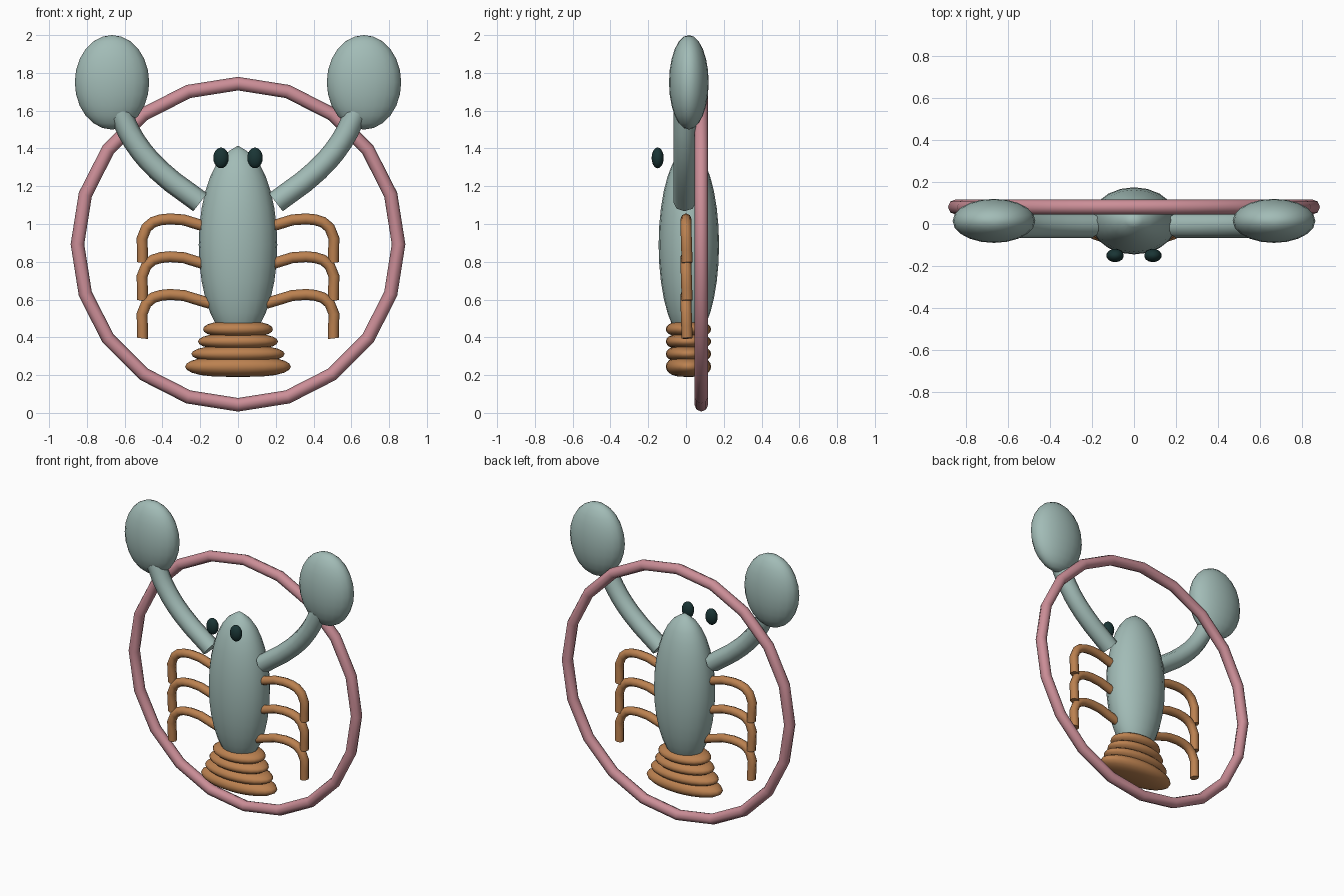
import bpy, bmesh, math

if "Cube" in bpy.data.objects:
    bpy.data.objects.remove(bpy.data.objects["Cube"])

def material(name, rgb):
    m = bpy.data.materials.new(name)
    m.diffuse_color = (*rgb, 1)
    m.use_nodes = True
    m.node_tree.nodes["Principled BSDF"].inputs["Base Color"].default_value = m.diffuse_color
    return m

SHELL = material("shell", (0.36, 0.50, 0.47))
ORANGE = material("orange", (0.50, 0.22, 0.08))
PINK = material("pink", (0.60, 0.27, 0.31))
DARK = material("dark", (0.01, 0.035, 0.035))

def add(name, mesh, mat):
    ob = bpy.data.objects.new(name, mesh)
    mesh.materials.clear()
    mesh.materials.append(mat)
    bpy.context.collection.objects.link(ob)
    for p in mesh.polygons:
        p.use_smooth = True
    return ob

def ellipsoid(name, loc, size, mat, segs=20, rings=12, tip=0.0, boxy=1.0):
    """Scaled sphere; boxy < 1 squares off the rim, tip pulls up the top pole."""
    bm = bmesh.new()
    bmesh.ops.create_uvsphere(bm, u_segments=segs, v_segments=rings, radius=1)
    for v in bm.verts:
        r = math.hypot(v.co.x, v.co.y)
        k = r ** (boxy - 1) if r > 0.01 else 1
        extra = tip if v.co.z > 0.999 else 0
        v.co = (v.co.x * k * size[0] + loc[0], v.co.y * k * size[1] + loc[1],
                v.co.z * size[2] + loc[2] + extra)
    me = bpy.data.meshes.new(name)
    bm.to_mesh(me)
    bm.free()
    return add(name, me, mat)

def tube(name, pts, radius, mat, kind='BEZIER', cyclic=False, res=3):
    """Round tube along a path, turned into a mesh."""
    cu = bpy.data.curves.new(name, 'CURVE')
    cu.dimensions = '3D'
    cu.bevel_depth, cu.bevel_resolution = radius, 2
    cu.resolution_u, cu.use_fill_caps = res, not cyclic
    sp = cu.splines.new(kind)
    sp.use_cyclic_u = cyclic
    if kind == 'BEZIER':
        sp.bezier_points.add(len(pts) - 1)
        for bp, p in zip(sp.bezier_points, pts):
            bp.co = p
            bp.handle_left_type = bp.handle_right_type = 'AUTO'
    else:
        sp.points.add(len(pts) - 1)
        for q, p in zip(sp.points, pts):
            q.co = (*p, 1)
    tmp = bpy.data.objects.new("path", cu)
    bpy.context.collection.objects.link(tmp)
    dg = bpy.context.evaluated_depsgraph_get()
    me = bpy.data.meshes.new_from_object(tmp.evaluated_get(dg))
    bpy.data.objects.remove(tmp)
    ob = add(name, me, mat)
    bpy.context.view_layer.objects.active = ob
    ob.select_set(True)
    bpy.ops.object.shade_smooth_by_angle(angle=math.radians(50))
    ob.select_set(False)
    return ob

# Body with a small pointed tip
ellipsoid("body", (0, 0.015, 0.89), (0.208, 0.16, 0.51), SHELL, 20, 16, tip=0.015)

# Tail segments, widening downwards
for i, (z, rx, rz) in enumerate([(0.443, 0.185, 0.043), (0.378, 0.212, 0.043),
                                 (0.312, 0.247, 0.045), (0.245, 0.28, 0.055)]):
    ellipsoid(f"tail_segment_{i + 1}", (0, 0.013, z), (rx, 0.12, rz), ORANGE, 24, 10, boxy=0.65)

for s, side in ((-1, "left"), (1, "right")):
    # Eyes
    ellipsoid(f"eye_{side}", (s * 0.09, -0.15, 1.35), (0.042, 0.032, 0.055), DARK, 14, 10)
    # Arms and claws
    tube(f"arm_{side}", [(s * 0.20, -0.007, 1.115), (s * 0.42, -0.007, 1.285),
                         (s * 0.55, -0.007, 1.44), (s * 0.625, -0.007, 1.59)], 0.06, SHELL)
    ellipsoid(f"claw_{side}", (s * 0.667, 0.015, 1.75), (0.197, 0.105, 0.25), SHELL)
    # Walking legs
    for i, z in enumerate((1.0, 0.8, 0.6)):
        tube(f"leg_{side}_{i + 1}", [(s * 0.15, 0, z - 0.02), (s * 0.36, 0, z + 0.027),
                                     (s * 0.485, 0, z - 0.02), (s * 0.505, 0.006, z - 0.205)],
             0.029, ORANGE)

# Hoop behind the body
N = 20
tube("hoop", [(0.85 * math.sin(2 * math.pi * i / N), 0.081,
               0.893 + 0.85 * math.cos(2 * math.pi * i / N)) for i in range(N)],
     0.036, PINK, kind='POLY', cyclic=True)
